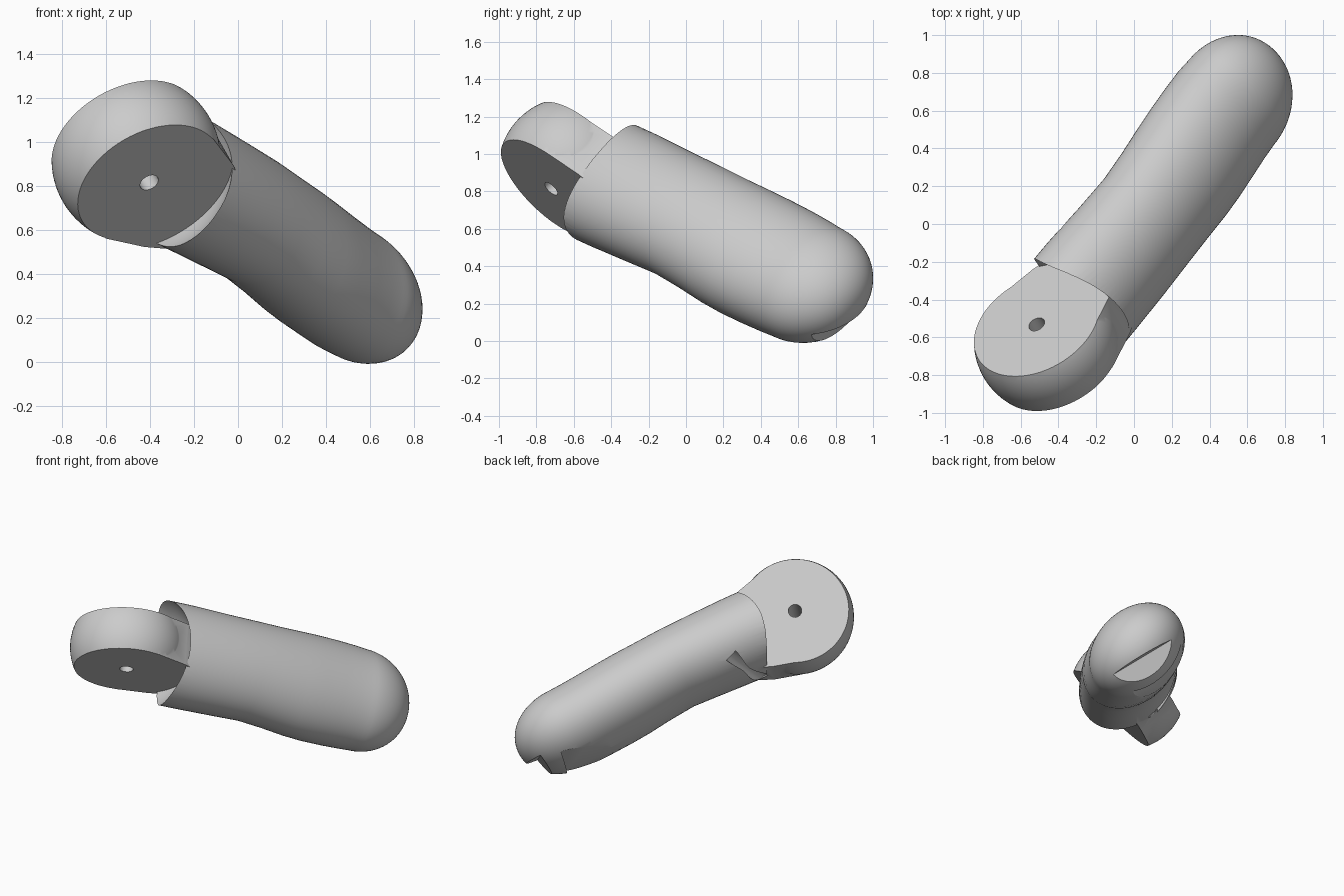
import bpy, bmesh, math
from mathutils import Vector, Matrix

old = bpy.data.objects.get("Cube")
if old:
    bpy.data.objects.remove(old, do_unlink=True)

# Local frame: x along the finger, y along the hinge axis, z to the side
along = Vector((0.6, 0.718, -0.352)).normalized()
hinge = Vector((-0.38, 0.64, 0.667))
hinge = (hinge - along * hinge.dot(along)).normalized()
side = along.cross(hinge)
FRAME = Matrix((along, hinge, side)).transposed().to_4x4()
FRAME.translation = (-0.463, -0.62, 0.919)

grey = bpy.data.materials.new("plain_grey")
grey.use_nodes = True
grey.diffuse_color = (0.6, 0.6, 0.6, 1)
grey.node_tree.nodes["Principled BSDF"].inputs["Base Color"].default_value = (0.6, 0.6, 0.6, 1)


def make(name, bm):
    bmesh.ops.recalc_face_normals(bm, faces=bm.faces)
    mesh = bpy.data.meshes.new(name)
    bm.to_mesh(mesh)
    bm.free()
    mesh.materials.append(grey)
    obj = bpy.data.objects.new(name, mesh)
    bpy.context.collection.objects.link(obj)
    return obj


def loft(name, rings, count=64):
    """Skin elliptical rings: x, half hinge width, half side width, hinge offset, side offset."""
    bm = bmesh.new()
    loops = []
    for x, wide, deep, lift, shift in rings:
        angles = [math.tau * i / count for i in range(count)]
        loops.append([bm.verts.new((x, lift + wide * math.cos(a), shift + deep * math.sin(a)))
                      for a in angles])
    for one, two in zip(loops, loops[1:]):
        for i in range(count):
            j = (i + 1) % count
            bm.faces.new((one[i], one[j], two[j], two[i]))
    bm.faces.new(loops[0])
    bm.faces.new(loops[-1])
    return make(name, bm)


def prism(name, outline, low, high, lean=0):
    """Extrude an x-z outline along the hinge axis, leaning sideways if asked."""
    bm = bmesh.new()
    face = bm.faces.new([bm.verts.new((x, low, z + lean * low)) for x, z in outline])
    new = bmesh.ops.extrude_face_region(bm, geom=[face])["geom"]
    verts = [v for v in new if isinstance(v, bmesh.types.BMVert)]
    bmesh.ops.translate(bm, verts=verts, vec=(0, high - low, lean * (high - low)))
    return make(name, bm)


def rod(name, start, end, radius):
    start, end = Vector(start), Vector(end)
    bm = bmesh.new()
    turn = (end - start).to_track_quat('Z', 'Y').to_matrix().to_4x4()
    bmesh.ops.create_cone(bm, cap_ends=True, segments=32, radius1=radius, radius2=radius,
                          depth=(end - start).length,
                          matrix=Matrix.Translation((start + end) / 2) @ turn)
    return make(name, bm)


def ball(name, radius):
    bm = bmesh.new()
    bmesh.ops.create_uvsphere(bm, u_segments=64, v_segments=40, radius=radius)
    return make(name, bm)


def combine(target, tool, operation):
    mod = target.modifiers.new(operation.lower(), 'BOOLEAN')
    mod.operation = operation
    mod.solver = 'EXACT'
    mod.object = tool
    bpy.context.view_layer.objects.active = target
    bpy.ops.object.modifier_apply(modifier=mod.name)
    bpy.data.objects.remove(tool, do_unlink=True)


# Body: knuckle bulges followed by a domed tip
rings = [(0.1, 0.36, 0.292, 0.015, 0.01), (0.4, 0.36, 0.29, 0.02, 0.015),
         (0.65, 0.354, 0.282, 0.022, 0.02), (0.87, 0.35, 0.274, 0.027, 0.022),
         (1.05, 0.356, 0.277, 0.027, 0.008), (1.22, 0.366, 0.283, 0.027, -0.008),
         (1.35, 0.37, 0.283, 0.03, -0.02), (1.5, 0.368, 0.28, 0.036, -0.033),
         (1.62, 0.362, 0.278, 0.04, -0.042)]
for i in range(20):
    a = math.radians(i * 4.7)
    swell = math.cos(a) ** 0.96
    rings.append((1.71 + 0.36 * math.sin(a), 0.355 * swell, 0.275 * swell, 0.04, -0.044))
finger = loft("finger_segment", rings)

# Spherical clearance for the neighbouring segment
combine(finger, ball("clearance_cutter", 0.442), 'DIFFERENCE')

# Hinge tab: slice of a ball with a tapering neck
LOW, HIGH = -0.157, 0.138
tab = ball("hinge_tab", 0.385)
combine(tab, prism("slab", [(-1, -1), (1, -1), (1, 1), (-1, 1)], LOW, HIGH), 'INTERSECT')
half = [(0, 0.345), (0.08, 0.345), (0.3, 0.285), (0.5, 0.2)]
neck = half + [(x, -z) for x, z in reversed(half)]
combine(tab, prism("tab_neck", neck, LOW, HIGH), 'UNION')
combine(finger, tab, 'UNION')

# Pin hole and slanting cord hole
combine(finger, rod("pin_cutter", (0, -0.4, 0), (0, 0.4, 0), 0.045), 'DIFFERENCE')
combine(finger, rod("cord_cutter", (0.53, 0.31, -0.14), (0.37, -0.05, -0.3), 0.045), 'DIFFERENCE')

# Flat stepped tip and shallow shaved pad
step = [(1.96, -0.13), (2.4, -0.13), (2.4, -0.6), (1.85, -0.6)]
combine(finger, prism("tip_cutter", step, -0.6, 0.6, -0.25), 'DIFFERENCE')
pad = [(1.45, -0.32), (1.83, -0.235), (1.85, -0.6), (1.45, -0.6)]
combine(finger, prism("pad_cutter", pad, -0.6, 0.6), 'DIFFERENCE')

# Place in the final pose
finger.data.transform(FRAME)
for obj in bpy.context.selected_objects:
    obj.select_set(False)
finger.select_set(True)
bpy.context.view_layer.objects.active = finger
bpy.ops.object.shade_smooth_by_angle(angle=math.radians(30))
